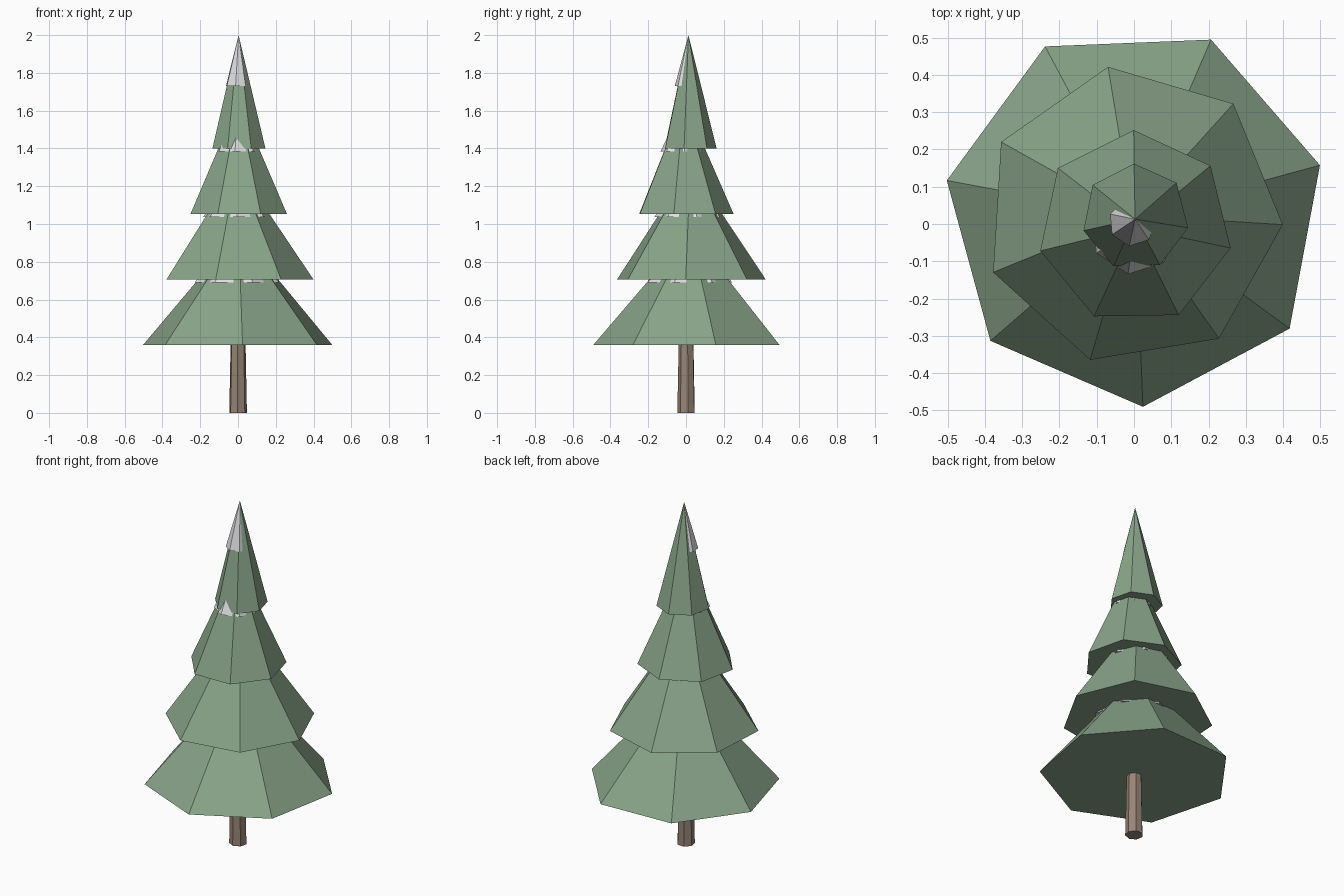
import bpy, bmesh, math

if "Cube" in bpy.data.objects:
    bpy.data.objects.remove(bpy.data.objects["Cube"])

SIDES = 7


def material(name, rgb):
    m = bpy.data.materials.new(name)
    m.diffuse_color = (*rgb, 1.0)
    m.use_nodes = True
    m.node_tree.nodes["Principled BSDF"].inputs["Base Color"].default_value = m.diffuse_color
    return m


green = material("pine green", (0.25, 0.37, 0.25))
brown = material("bark brown", (0.31, 0.23, 0.18))
white = material("snow white", (0.74, 0.74, 0.76))


def ring(bm, centre, radius, z, phase):
    """Regular ring of vertices, phase in degrees."""
    pts = []
    for i in range(SIDES):
        a = math.radians(phase) + math.tau * i / SIDES
        pts.append(bm.verts.new((centre[0] + radius * math.cos(a),
                                 centre[1] + radius * math.sin(a), z)))
    return pts


def finish(bm, name, mat):
    bmesh.ops.recalc_face_normals(bm, faces=bm.faces[:])
    mesh = bpy.data.meshes.new(name)
    bm.to_mesh(mesh)
    bm.free()
    mesh.materials.append(mat)
    obj = bpy.data.objects.new(name, mesh)
    bpy.context.collection.objects.link(obj)
    return obj


def cone(name, centre, radius, z, apex, phase, mat):
    """Flat-faced closed cone with a free apex position."""
    bm = bmesh.new()
    base = ring(bm, centre, radius, z, phase)
    tip = bm.verts.new(apex)
    bm.faces.new(base)
    for i in range(SIDES):
        bm.faces.new((base[i], base[(i + 1) % SIDES], tip))
    return finish(bm, name, mat)


# Trunk: slightly tapered prism reaching into the lowest tier
bm = bmesh.new()
low = ring(bm, (0, 0.002), 0.048, 0.0, 10)
top = ring(bm, (0, 0.002), 0.038, 0.5, 10)
bm.faces.new(low)
bm.faces.new(top)
for i in range(SIDES):
    j = (i + 1) % SIDES
    bm.faces.new((low[i], low[j], top[j], top[i]))
finish(bm, "trunk", brown)

# Branch tiers, each with a snow cap over its tip
# (base z, radius, centre x, centre y, phase)
tiers = [
    (0.36, 0.514, 0.003, 0.023, 15.2),
    (0.707, 0.404, -0.004, 0.023, -3.5),
    (1.053, 0.262, 0.003, -0.010, -12.0),
    (1.40, 0.144, 0.004, 0.018, -11.3),
]
HEIGHT, CAP = 0.60, 0.27
for n, (z, r, cx, cy, phase) in enumerate(tiers, 1):
    last = n == len(tiers)
    apex = (0.003, 0.013, z + HEIGHT) if last else (cx, cy, z + HEIGHT)
    cone(f"branch_tier_{n}", (cx, cy), r, z, apex, phase, green)
    # Cap sits a little towards the front left, so it only partly shows
    cap_r = 0.064 if last else r * CAP / HEIGHT
    centre = (-0.004, 0.004) if last else (cx - 0.003, cy - 0.008)
    cap_phase = 5 if last else phase + 17
    cone(f"snow_cap_{n}", centre, cap_r, z + HEIGHT - CAP,
         apex, cap_phase, white)
